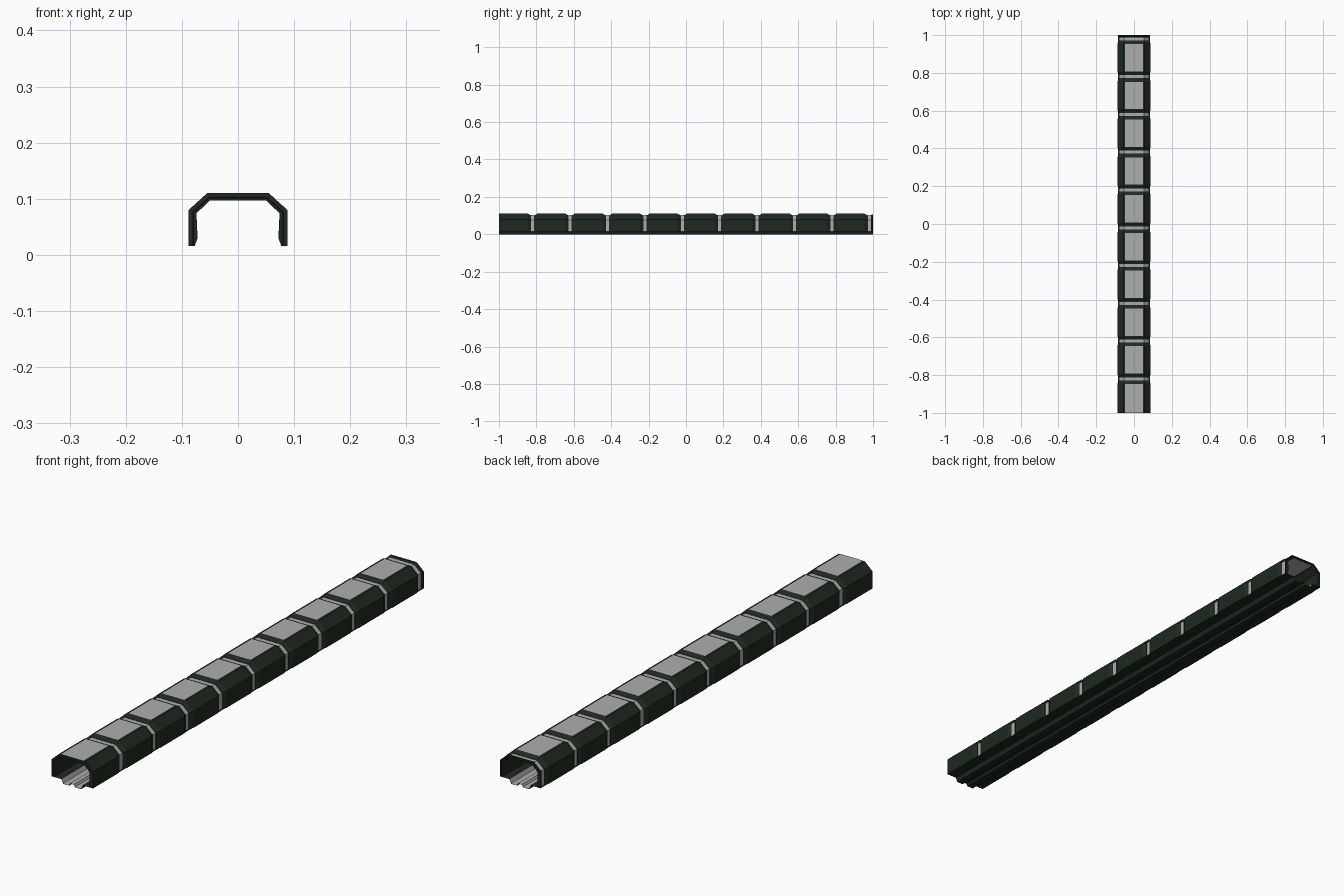
import bpy

if "Cube" in bpy.data.objects:
    bpy.data.objects.remove(bpy.data.objects["Cube"])

def material(name, rgb):
    m = bpy.data.materials.new(name)
    m.diffuse_color = (*rgb, 1)
    m.use_nodes = True
    m.node_tree.nodes["Principled BSDF"].inputs["Base Color"].default_value = m.diffuse_color
    return m

DARK = material("dark_green_metal", (0.013, 0.022, 0.014))
GRAY = material("light_gray", (0.42, 0.42, 0.42))

def build(name, verts, faces, mat):
    me = bpy.data.meshes.new(name)
    me.from_pydata(verts, [], faces)
    me.materials.append(mat)
    me.update()
    ob = bpy.data.objects.new(name, me)
    bpy.context.collection.objects.link(ob)
    return ob

def mirrored(half):
    """Complete a right-hand half profile (bottom to top) to the left side."""
    return half + [(-x, z) for x, z in reversed(half)]

def arch(name, sections, inner, mat):
    """Loft an arch; sections are (y, outer profile), all sharing one inner profile."""
    n, k = len(sections[0][1]), len(inner)
    loop = n + k
    verts, faces = [], []
    for y, outer in sections:
        verts += [(x, y, z) for x, z in outer + inner[::-1]]
    for s in range(len(sections) - 1):
        a, b = s * loop, (s + 1) * loop
        for i in range(loop):
            j = (i + 1) % loop
            faces.append((a + i, b + i, b + j, a + j))
    # end caps as quads between the outer and inner profile
    for base, flip in ((0, False), ((len(sections) - 1) * loop, True)):
        for i in range(n - 1):
            q = (base + i, base + i + 1, base + loop - 2 - i, base + loop - 1 - i)
            faces.append(q[::-1] if flip else q)
    return build(name, verts, faces, mat)

def sheet(name, profile, y0, y1, mat):
    n = len(profile)
    verts = [(x, y, z) for y in (y0, y1) for x, z in profile]
    return build(name, verts, [(i, i + 1, n + i + 1, n + i) for i in range(n - 1)], mat)

def profile(d):
    """Outer arch outline, drawn in by d."""
    return mirrored([(.088 - d, .016), (.088 - d, .03), (.088 - d, .08 - d * .4), (.055 - d * .4, .11 - d)])

OUTER, RECESS, BAND = profile(0), profile(.009), profile(.008)
INNER = mirrored([(.077, .016), (.072, .03), (.074, .074), (.05, .097)])

# continuous inner tunnel
arch("tunnel_liner", [(-1, RECESS), (1, RECESS)], INNER, DARK)

for i in range(10):
    y0 = -1 + .2 * i
    # armour panel with sloped ends, first one cut flush with the front
    start = [(y0, OUTER)] if i == 0 else [(y0 - .01, RECESS), (y0 + .005, OUTER)]
    arch("wall_panel", start + [(y0 + .155, OUTER), (y0 + .17, RECESS)], BAND, DARK)
    # roof window plate
    w0 = -1 if i == 0 else y0 + .008
    sheet("roof_window", [(.047, .1108), (-.047, .1108)], w0, y0 + .153, GRAY)
    # light band in the gap between panels
    sheet("gap_band", BAND, y0 + .172, y0 + .188, GRAY)

# closing rim at the back
arch("back_rim", [(.99, RECESS), (.994, profile(.003)), (1, profile(.003))], BAND, DARK)

# ceiling strip inside
sheet("ceiling_strip", [(-.045, .0965), (.045, .0965)], -1, 1, GRAY)

# thin floor with two lengthwise troughs
FLOOR = mirrored([(.086, .016), (.045, .016), (.038, 0), (.012, 0), (.008, .009)])
sheet("floor_pan", FLOOR, -1, 1, DARK)
# light walkway lining on top of the troughs
sheet("walkway", [(x, z + .0015) for x, z in FLOOR[1:-1]], -1, 1, GRAY)
